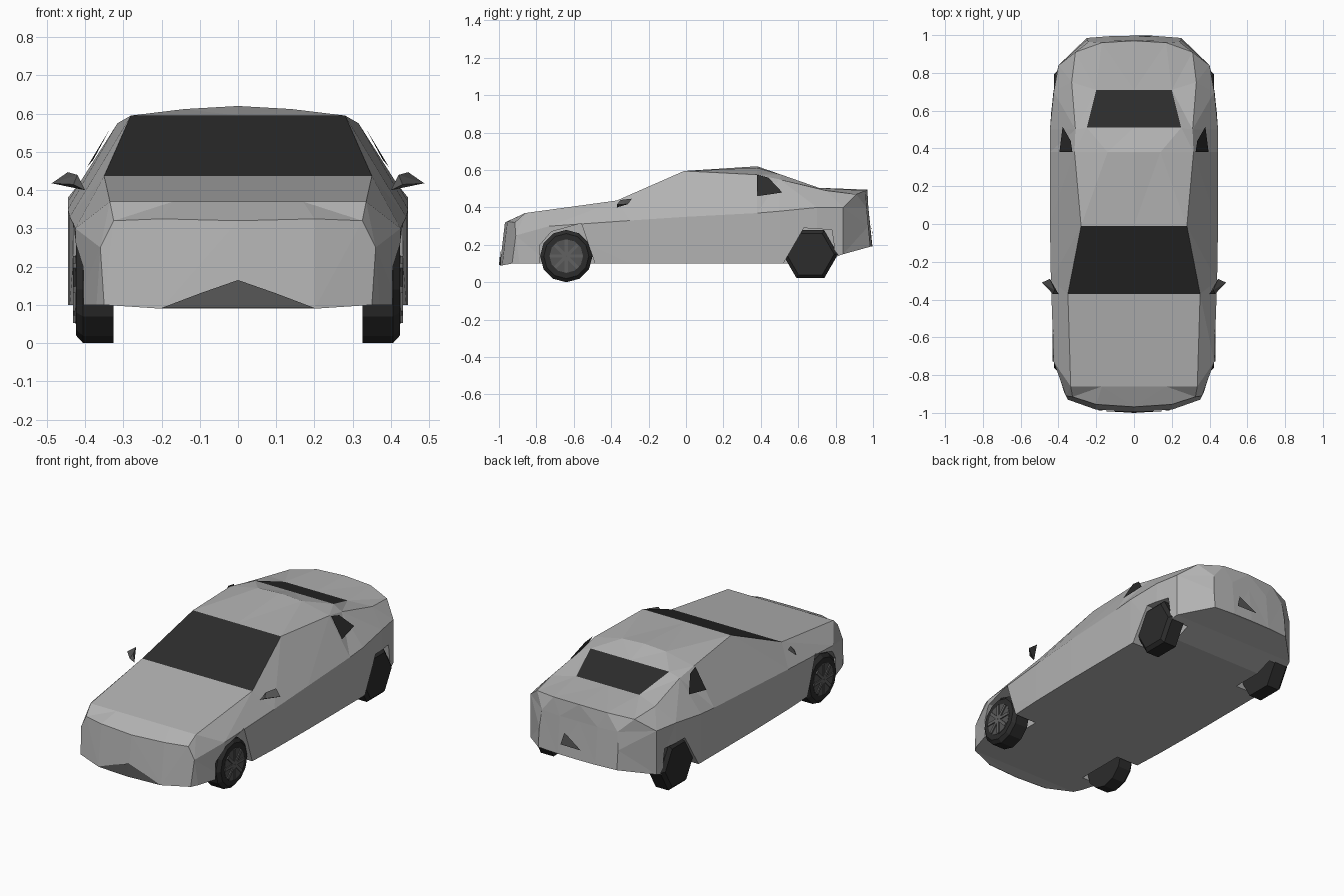
import bpy, bmesh, math
from mathutils import Matrix, Vector

if "Cube" in bpy.data.objects:
    bpy.data.objects.remove(bpy.data.objects["Cube"])


def material(name, v):
    m = bpy.data.materials.new(name)
    m.diffuse_color = (v, v, v, 1)
    m.use_nodes = True
    m.node_tree.nodes["Principled BSDF"].inputs["Base Color"].default_value = m.diffuse_color
    return m


PAINT = material("silver_paint", 0.45)
GLASS = material("dark_glass", 0.025)
TYRE = material("tyre_black", 0.025)
RIM = material("rim_grey", 0.12)
TRIM = material("trim_grey", 0.09)


def make(name, bm, *mats):
    bmesh.ops.recalc_face_normals(bm, faces=bm.faces)
    me = bpy.data.meshes.new(name)
    bm.to_mesh(me)
    bm.free()
    for m in mats:
        me.materials.append(m)
    ob = bpy.data.objects.new(name, me)
    bpy.context.collection.objects.link(ob)
    return ob


def hull(name, pts, mat):
    bm = bmesh.new()
    for p in pts:
        bm.verts.new(p)
    bmesh.ops.convex_hull(bm, input=bm.verts)
    return make(name, bm, mat)


def flip(pts, s):
    return [(s * x, y, z) for x, y, z in pts]


# Body stations, front to back: sill, belt, top edge, middle, centre line
lip, tail = (.35, -.93, .10), (.25, .985, .19)
ROWS = [
    [lip, lip, lip, (.2, -.983, .09), (0, -.995, .09)],
    [(.37, -.89, .10), (.36, -.91, .25), (.325, -.915, .32), (.2, -.955, .325), (0, -.968, .32)],
    [(.42, -.73, .10), (.425, -.73, .30), (.335, -.86, .37), (.17, -.86, .37), (0, -.86, .37)],
    [(.44, -.30, .10), (.44, -.30, .33), (.35, -.37, .437), (.17, -.37, .437), (0, -.37, .437)],
    [(.445, 0, .10), (.445, 0, .35), (.28, -.01, .595), (.14, -.01, .595), (0, -.01, .595)],
    [(.445, .38, .10), (.445, .38, .37), (.315, .38, .575), (.14, .38, .612), (0, .38, .62)],
    [(.445, .50, .10), (.445, .50, .38), (.31, .50, .55), (.25, .51, .575), (0, .51, .575)],
    [(.43, .70, .10), (.425, .70, .40), (.33, .75, .49), (.2, .71, .505), (0, .71, .505)],
    [(.40, .84, .15), (.40, .84, .40), (.31, .91, .47), (.17, .96, .49), (0, .97, .495)],
    [tail, (.25, .975, .30), (.24, .965, .40), (.12, .975, .40), (0, .975, .40)],
    [tail, tail, tail, (.12, .995, .19), (0, .997, .19)],
]
bm = bmesh.new()
cache = {}


def face(pts, mat=0):
    vs = []
    for p in pts:
        if p not in cache:
            cache[p] = bm.verts.new(p)
        if cache[p] not in vs:
            vs.append(cache[p])
    if len(vs) > 2:
        bm.faces.new(vs).material_index = mat


for i in range(len(ROWS) - 1):
    a, b = ROWS[i], ROWS[i + 1]
    for s in (1, -1):
        for c in range(4):
            glass = (i == 3 and c >= 2) or (i == 6 and c == 3)
            face(flip([a[c], a[c + 1], b[c + 1], b[c]], s), int(glass))
    face([a[0], b[0]] + flip([b[0], a[0]], -1))
for r in (ROWS[0], ROWS[-1]):
    face([r[0], r[3], r[4]] + flip([r[3], r[0]], -1))
bmesh.ops.triangulate(bm, faces=bm.faces)
body = make("body", bm, PAINT, GLASS)

# Wheel arches cut out of the body
ARCHES = {
    "front": [(-.78, .02), (-.78, .20), (-.72, .27), (-.56, .315), (-.48, .08), (-.48, .02)],
    "rear": [(.51, .02), (.52, .10), (.63, .29), (.78, .28), (.80, .14), (.80, .02)],
}
for place, prof in ARCHES.items():
    for s in (1, -1):
        pts = [(s * x, y, z) for x in (.29, .6) for y, z in prof]
        cutter = hull(place + "_arch_cutter", pts, PAINT)
        cutter.hide_render = True
        cutter.hide_set(True)
        mod = body.modifiers.new("arch", 'BOOLEAN')
        mod.operation, mod.solver, mod.object = 'DIFFERENCE', 'EXACT', cutter


# Wheels: a ring of points per width step, with a chamfered outer shoulder
def wheel(name, s, y, z, r, sides, phase):
    pts = []
    for x, k in ((.325, 1), (.405, 1), (.423, .86)):
        for j in range(sides):
            t = phase + 2 * math.pi * j / sides
            pts.append((s * x, y + r * k * math.cos(t), z + r * k * math.sin(t)))
    hull(name, pts, TYRE)


for s, side in ((1, "right"), (-1, "left")):
    wheel(side + "_front_tyre", s, -.64, .14, .14, 12, math.pi / 12 * 0)
    wheel(side + "_rear_tyre", s, .665, .15, .148, 6, 0)
    # Rim disc and spokes on the front wheels
    rim = [(s * x, -.64 + .09 * math.cos(t), .14 + .09 * math.sin(t))
           for x in (.41, .425) for t in [math.pi * j / 6 for j in range(12)]]
    hull(side + "_rim", rim, TRIM)
    bm = bmesh.new()
    for j in range(8):
        m = (Matrix.Translation((s * .425, -.64, .14)) @ Matrix.Rotation(math.pi * j / 4, 4, 'X')
             @ Matrix.Translation((0, 0, .045)) @ Matrix.Diagonal((.012, .017, .085, 1)))
        bmesh.ops.create_cube(bm, size=1, matrix=m)
    make(side + "_spokes", bm, RIM)
    # Door mirrors
    hull(side + "_mirror", flip([(.40, -.37, .40), (.487, -.31, .418), (.445, -.29, .447),
                                 (.42, -.35, .44), (.43, -.37, .415)], s), TRIM)
    # Rear quarter windows
    bm = bmesh.new()
    pts = flip([(.395, .38, .46), (.326, .38, .575), (.335, .44, .56), (.378, .515, .48)], s)
    bm.faces.new([bm.verts.new(p) for p in pts])
    make(side + "_quarter_window", bm, GLASS)
    # Lower front intake
    bm = bmesh.new()
    pts = flip([(.2, -.988, .092), (0, -1.0, .092), (0, -.993, .165), (.10, -.99, .13)], s)
    bm.faces.new([bm.verts.new(p) for p in pts])
    make(side + "_front_intake", bm, TRIM)

# Small rear badge plate
bm = bmesh.new()
pts = [(-.03, .999, .25), (.10, .997, .25), (.08, .989, .32)]
bm.faces.new([bm.verts.new(p) for p in pts])
make("rear_plate", bm, TRIM)
